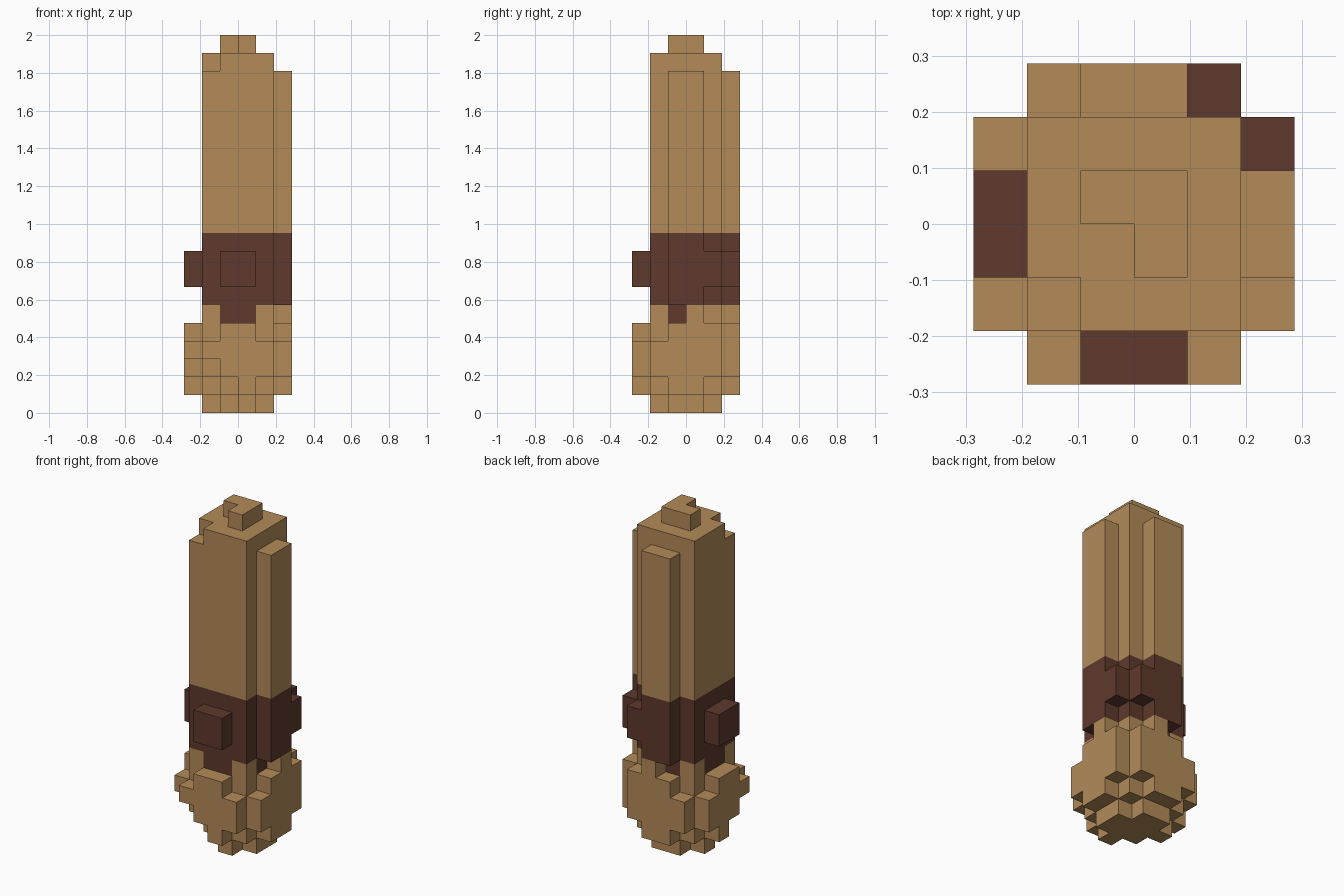
import bpy
import bmesh
from mathutils import Vector

cube = bpy.data.objects.get("Cube")
if cube:
    bpy.data.objects.remove(cube, do_unlink=True)

UNIT = 2 / 21  # edge of one block


def make_material(name, color):
    mat = bpy.data.materials.new(name)
    mat.use_nodes = True
    mat.diffuse_color = color
    mat.node_tree.nodes["Principled BSDF"].inputs["Base Color"].default_value = color
    return mat


tan = make_material("tan", (0.451, 0.258, 0.100, 1))
brown = make_material("dark_brown", (0.112, 0.041, 0.026, 1))

cells = {}  # block position -> part name


def fill(part, xs, ys, zs):
    """Fill a box of blocks and its twin mirrored across the x = y diagonal."""
    for x in range(*xs):
        for y in range(*ys):
            for z in range(*zs):
                cells[x, y, z] = part
                cells[y, x, z] = part


CORE, MID = (-2, 2), (-1, 1)

# Pommel: core, rounded bottom and four stepped side plates
fill("pommel", CORE, CORE, (1, 6))
fill("pommel", CORE, MID, (0, 1))
for side in (-3, 2):
    fill("pommel", CORE, (side, side + 1), (2, 4))
    fill("pommel", MID, (side, side + 1), (1, 5))
fill("pommel", (1, 2), (2, 3), (4, 5))
fill("pommel", (0, 1), (2, 3), (5, 6))

# Chipped lower corner of the pommel
for cell in [c for c in cells if c[2] < 3 and sum(c) <= -3]:
    del cells[cell]

# Grip band: core, rib bases, lower tabs and raised studs
fill("grip_band", CORE, CORE, (6, 10))
fill("grip_band", MID, (2, 3), (6, 10))
fill("grip_band", CORE, MID, (5, 6))
fill("grip_band", MID, (-3, -2), (7, 9))
fill("grip_band", (1, 2), (2, 3), (7, 9))

# Shaft: core, two long ribs and the notched tip
fill("shaft", CORE, CORE, (10, 20))
fill("shaft", MID, (2, 3), (10, 19))
fill("tip", MID, MID, (20, 21))
del cells[-2, -2, 19]
del cells[-1, -1, 20]


def build(part, mat):
    """Make an object from the outward faces of one part's blocks."""
    bm = bmesh.new()
    for cell, owner in cells.items():
        if owner != part:
            continue
        center = Vector(cell) + Vector((0.5, 0.5, 0.5))
        for axis in range(3):
            for sign in (-1, 1):
                n = Vector((0, 0, 0))
                n[axis] = sign
                if tuple(int(a + b) for a, b in zip(cell, n)) in cells:
                    continue
                u = Vector((0, 0, 0))
                u[(axis + 1) % 3] = 0.5
                v = n.cross(u)
                mid = center + n * 0.5
                corners = (mid - u - v, mid + u - v, mid + u + v, mid - u + v)
                bm.faces.new([bm.verts.new(p * UNIT) for p in corners])
    bmesh.ops.remove_doubles(bm, verts=bm.verts[:], dist=0.001)
    mesh = bpy.data.meshes.new(part)
    bm.to_mesh(mesh)
    bm.free()
    mesh.materials.append(mat)
    bpy.context.collection.objects.link(bpy.data.objects.new(part, mesh))


build("pommel", tan)
build("grip_band", brown)
build("shaft", tan)
build("tip", tan)
